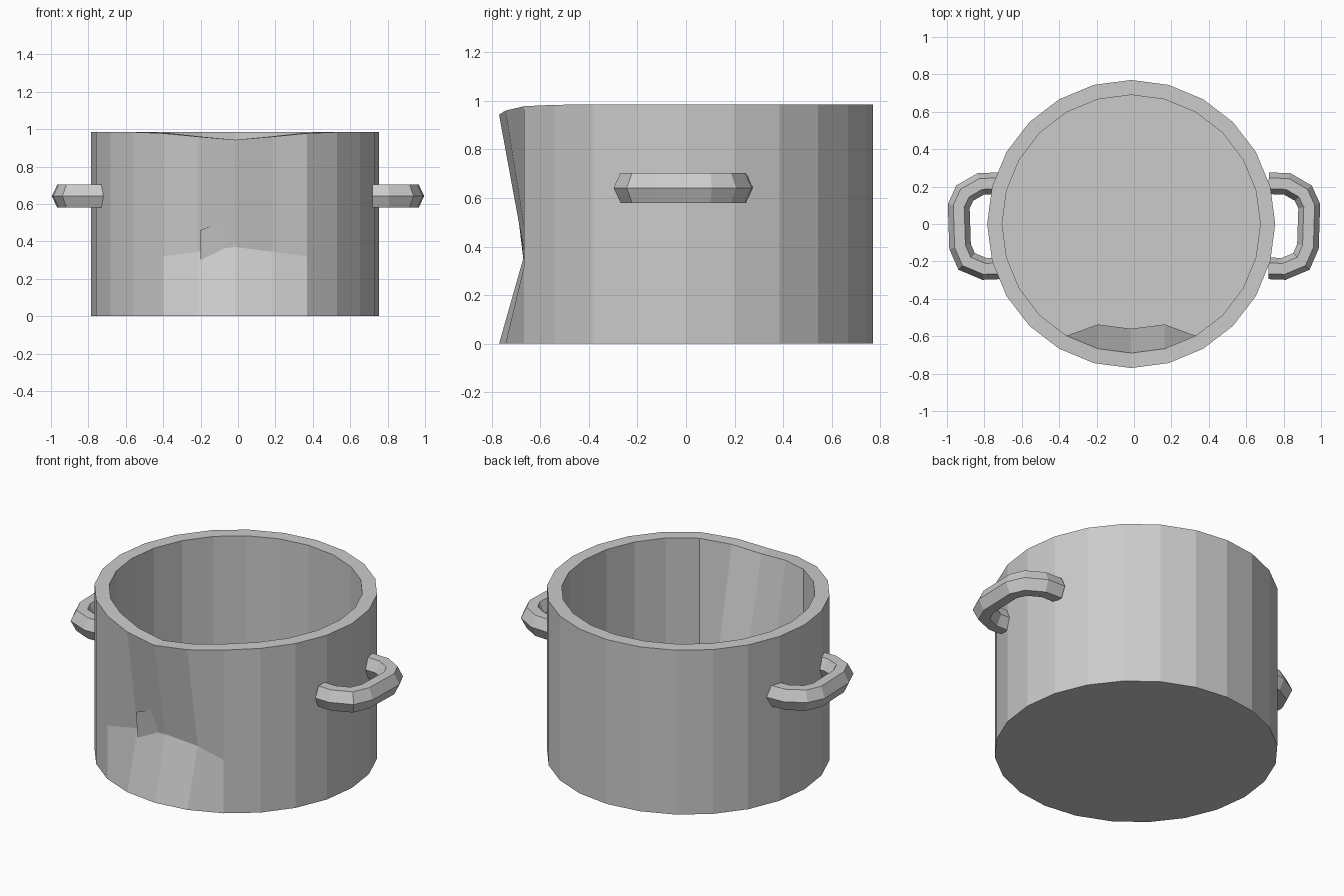
import bpy, bmesh
from math import sin, cos, pi
from mathutils import Vector

if "Cube" in bpy.data.objects:
    bpy.data.objects.remove(bpy.data.objects["Cube"])

SIDES = 24
CX = -0.015
RIM_DIP = {0: 0.042, 1: 0.025, 2: 0.007, 3: 0.001}
DENT_Z = {0: 0.37, 1: 0.345, 2: 0.32, 3: 0.31}
DENT_OUT = {0: -0.665, 1: -0.645}
DENT_IN = {0: -0.56, 1: -0.537}


def finish(name, bm):
    bmesh.ops.recalc_face_normals(bm, faces=bm.faces)
    mesh = bpy.data.meshes.new(name)
    bm.to_mesh(mesh)
    bm.free()
    obj = bpy.data.objects.new(name, mesh)
    bpy.context.collection.objects.link(obj)
    return obj


def bridge(bm, a, b, closed=True):
    n = len(a)
    for i in range(n):
        j = (i + 1) % n
        bm.faces.new((a[i], a[j], b[j], b[i]))


# Pot body: rings from outer base, over the rim, down to the inner floor
def pot_ring(bm, r, z, kind, dent=None):
    ring = []
    for i in range(SIDES):
        k = min(i, SIDES - i)          # steps away from the front
        a = 2 * pi * i / SIDES
        x, y, h = CX + r * sin(a), -r * cos(a), z
        if kind == "rim":
            h -= RIM_DIP.get(k, 0)
        elif kind == "dent":
            h = DENT_Z.get(k, 0.31)
            y = dent.get(k, y)
        ring.append(bm.verts.new((x, y, h)))
    return ring


bm = bmesh.new()
rings = [
    pot_ring(bm, 0.77, 0.0, "flat"),
    pot_ring(bm, 0.77, 0.31, "dent", DENT_OUT),
    pot_ring(bm, 0.77, 0.985, "rim"),
    pot_ring(bm, 0.69, 0.985, "rim"),
    pot_ring(bm, 0.69, 0.31, "dent", DENT_IN),
    pot_ring(bm, 0.69, 0.08, "flat"),
]
for a, b in zip(rings, rings[1:]):
    bridge(bm, a, b)
bm.faces.new(rings[0])
bm.faces.new(rings[-1])
finish("pot_body", bm)

# Crumpled fold of metal poking through the dent
bm = bmesh.new()
front = [bm.verts.new(p) for p in
         [(-0.2, -0.665, 0.30), (-0.06, -0.665, 0.37), (-0.10, -0.685, 0.50), (-0.2, -0.68, 0.46)]]
back = bm.verts.new((-0.19, -0.56, 0.36))
bm.faces.new(front)
for i in range(4):
    bm.faces.new((front[i], front[(i + 1) % 4], back))
finish("dent_fold", bm)

# Side handles: hexagonal section swept along a bent path
PATH = [(0.72, 0.218), (0.82, 0.214), (0.905, 0.165), (0.937, 0.095),
        (0.93, -0.12), (0.895, -0.20), (0.80, -0.24), (0.72, -0.237)]
HEX = [(0.058, 0), (0.029, 0.062), (-0.029, 0.062),
       (-0.058, 0), (-0.029, -0.062), (0.029, -0.062)]


def handle(name, side):
    bm = bmesh.new()
    pts = [Vector(p) for p in PATH]
    loops = []
    for i, p in enumerate(pts):
        d0 = (p - pts[i - 1]).normalized() if i else Vector((1, 0))
        d1 = (pts[i + 1] - p).normalized() if i < len(pts) - 1 else Vector((-1, 0))
        t = (d0 + d1).normalized()
        n = Vector((-t.y, t.x)) / max(t.dot(d1), 0.7)
        loops.append([bm.verts.new((side * (p.x + n.x * u), p.y + n.y * u, 0.642 + v))
                      for u, v in HEX])
    for a, b in zip(loops, loops[1:]):
        bridge(bm, a, b)
    bm.faces.new(loops[0])
    bm.faces.new(loops[-1])
    finish(name, bm)


handle("right_handle", 1)
handle("left_handle", -1)
